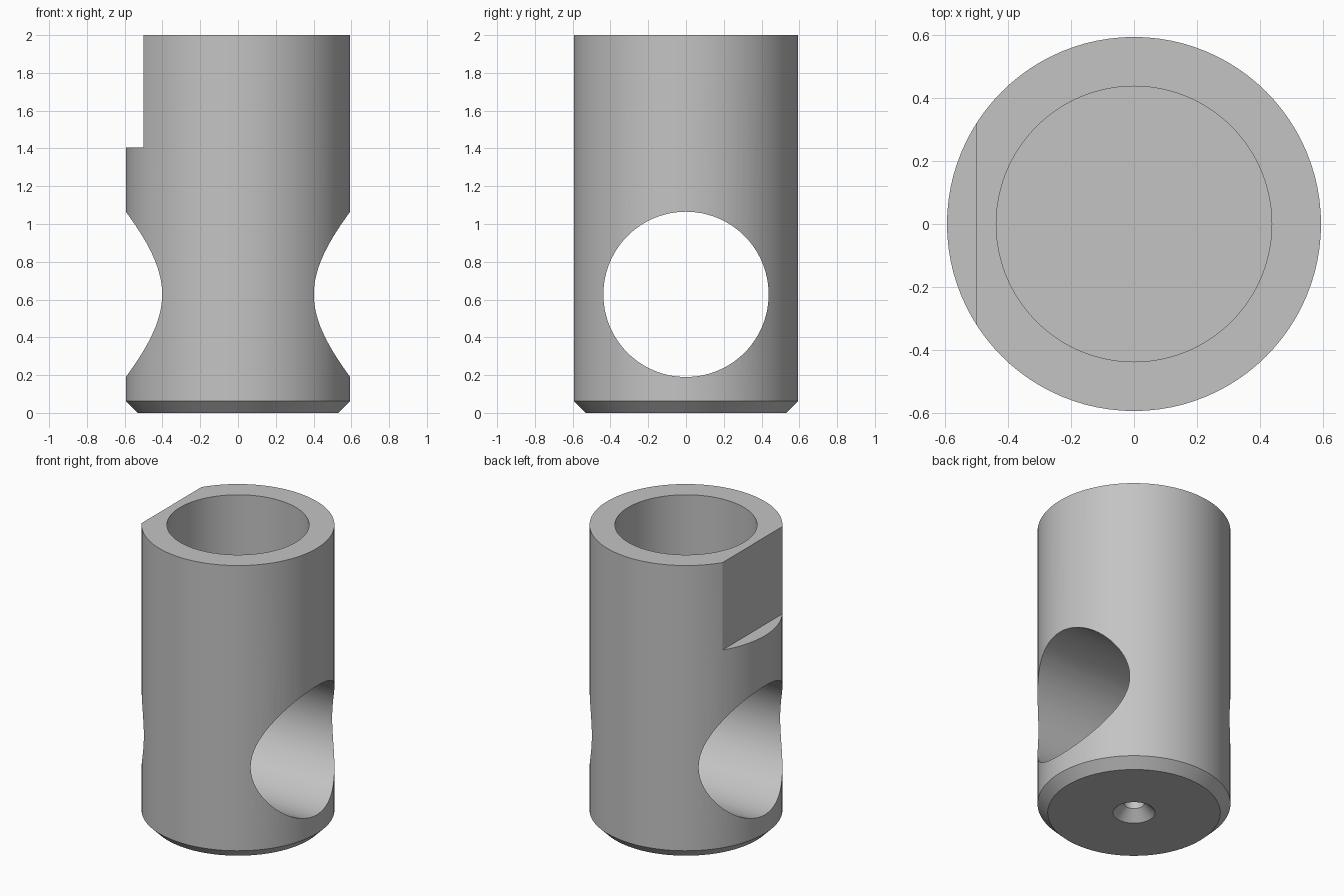
import bpy, bmesh, math
from mathutils import Matrix, Vector

default = bpy.data.objects.get("Cube")
if default:
    bpy.data.objects.remove(default, do_unlink=True)

RADIUS = 0.594
HOLE_RADIUS = 0.4375
SEGMENTS = 96

# Brushed steel colour
steel = bpy.data.materials.new("steel_grey")
steel.use_nodes = True
colour = (0.55, 0.55, 0.55, 1)
steel.diffuse_color = colour
steel.node_tree.nodes["Principled BSDF"].inputs["Base Color"].default_value = colour


def make_object(name, bm):
    bmesh.ops.recalc_face_normals(bm, faces=bm.faces)
    mesh = bpy.data.meshes.new(name)
    bm.to_mesh(mesh)
    bm.free()
    mesh.materials.append(steel)
    obj = bpy.data.objects.new(name, mesh)
    bpy.context.collection.objects.link(obj)
    return obj


def lathe(name, profile):
    bm = bmesh.new()
    verts = [bm.verts.new((r, 0, z)) for r, z in profile]
    edges = [bm.edges.new(pair) for pair in zip(verts, verts[1:])]
    bmesh.ops.spin(bm, geom=verts + edges, cent=(0, 0, 0), axis=(0, 0, 1),
                   angle=math.tau, steps=SEGMENTS, use_duplicate=False)
    bmesh.ops.remove_doubles(bm, verts=bm.verts, dist=0.0001)
    return make_object(name, bm)


def cut(target, cutter):
    cutter.hide_render = True
    mod = target.modifiers.new(cutter.name, "BOOLEAN")
    mod.operation = "DIFFERENCE"
    mod.solver = "EXACT"
    mod.object = cutter


# Turned body: countersunk pilot hole, bottom chamfer, outer wall, blind bore
body = lathe("post_body", [
    (0, 0.3), (0.064, 0.3), (0.064, 0.066), (0.13, 0),
    (RADIUS - 0.0625, 0), (RADIUS, 0.0625), (RADIUS, 2),
    (HOLE_RADIUS, 2), (HOLE_RADIUS, 1.25), (0, 1.25)])

# Cross hole running through from side to side
bm = bmesh.new()
bmesh.ops.create_cone(bm, cap_ends=True, segments=SEGMENTS, radius1=HOLE_RADIUS,
                      radius2=HOLE_RADIUS, depth=2,
                      matrix=Matrix.Translation((0, 0, 0.6275)) @ Matrix.Rotation(math.pi / 2, 4, "Y"))
cross_cutter = make_object("cross_hole_cutter", bm)

# Flat milled on the upper right side
bm = bmesh.new()
bmesh.ops.create_cube(bm, size=1)
bmesh.ops.scale(bm, vec=Vector((0.5, 2, 1)), verts=bm.verts)
bmesh.ops.translate(bm, vec=Vector((-0.75, 0, 1.906)), verts=bm.verts)
flat_cutter = make_object("flat_cutter", bm)

cut(body, cross_cutter)
cut(body, flat_cutter)

# Bake the cuts, then drop the cutters
evaluated = body.evaluated_get(bpy.context.evaluated_depsgraph_get())
finished = bpy.data.meshes.new_from_object(evaluated)
body.modifiers.clear()
body.data = finished
for cutter in (cross_cutter, flat_cutter):
    bpy.data.objects.remove(cutter, do_unlink=True)

# Smooth walls with crisp machined edges
bpy.ops.object.select_all(action="DESELECT")
body.select_set(True)
bpy.context.view_layer.objects.active = body
bpy.ops.object.shade_smooth_by_angle(angle=math.radians(30))
